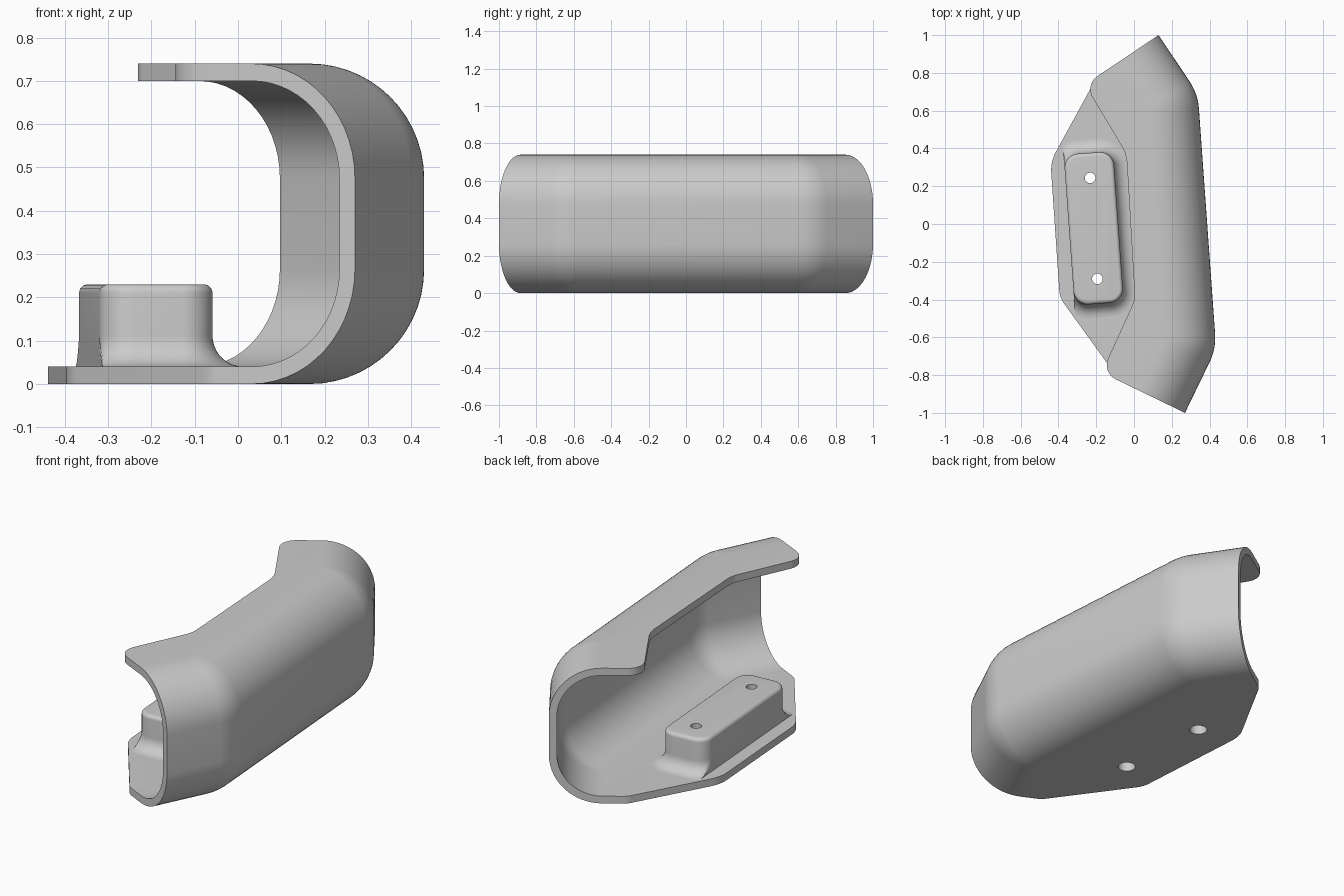
import bpy, bmesh, math
from mathutils import Vector

cube = bpy.data.objects.get("Cube")
if cube:
    bpy.data.objects.remove(cube, do_unlink=True)

H, R, T = 0.74, 0.265, 0.04          # height, edge radius, wall thickness

grey = bpy.data.materials.new("plain grey")
grey.use_nodes = True
colour = (0.6, 0.6, 0.6, 1)
grey.diffuse_color = colour
grey.node_tree.nodes["Principled BSDF"].inputs["Base Color"].default_value = colour


def make_object(name, bm):
    bmesh.ops.recalc_face_normals(bm, faces=bm.faces)
    mesh = bpy.data.meshes.new(name)
    bm.to_mesh(mesh)
    bm.free()
    mesh.materials.append(grey)
    obj = bpy.data.objects.new(name, mesh)
    bpy.context.collection.objects.link(obj)
    return obj


def fillet(a, b, c, r, steps=10):
    """Arc points at corner b, each with its direction to the arc centre."""
    d1, d2 = (a - b).normalized(), (c - b).normalized()
    half = d1.angle(d2) / 2
    centre = b + (d1 + d2).normalized() * r / math.sin(half)
    reach = r / math.tan(half)
    s = (b + d1 * reach - centre).normalized()
    e = (b + d2 * reach - centre).normalized()
    spokes = [s.slerp(e, i / steps) for i in range(steps + 1)]
    return [(centre + k * r, -k) for k in spokes]


def flat(x, y):
    return Vector((x, y, 0))


# Outer spine of the guard, front tip to back tip, with inward directions
front_tip, front_bend = flat(0.27, -1.0), flat(0.435, -0.66)
back_bend, back_tip = flat(0.338, 0.69), flat(0.13, 1.0)
bends = (fillet(front_tip, front_bend, back_bend, 0.3)
         + fillet(front_bend, back_bend, back_tip, 0.3))
stations = [(front_tip, bends[0][1])] + bends + [(back_tip, bends[-1][1])]


def front_cut(t):
    return front_tip + stations[0][1] * t


def back_cut(t):
    return back_tip + stations[-1][1] * t


def outline(corners):
    """Rounded free edge of a plate, from the back cut to the front cut."""
    pts = [back_cut(R)] + [c for c, r in corners] + [front_cut(R)]
    edge = []
    for i, (c, r) in enumerate(corners):
        edge += [p for p, n in fillet(pts[i], c, pts[i + 2], r)]
    return edge


lower_edge = outline([(back_cut(0.39), 0.1), (flat(-0.442, 0.33), 0.2),
                      (flat(-0.393, -0.39), 0.14), (front_cut(0.38), 0.1)])
upper_edge = outline([(back_cut(0.47), 0.085), (flat(-0.04, 0.37), 0.2),
                      (flat(0.005, -0.40), 0.15), (front_cut(0.49), 0.085)])


def profile(r, steps=14):
    """C-shaped section as (distance inward, height)."""
    low = [-math.pi / 2 * (1 - i / steps) for i in range(steps + 1)]
    return ([(R - r * math.cos(a), R + r * math.sin(a)) for a in low]
            + [(R - r * math.cos(a), H - R - r * math.sin(a)) for a in reversed(low)])


def skin(bm, r):
    """One surface of the shell: swept wall plus the two flat plates."""
    section = profile(r)
    grid = [[bm.verts.new(p + n * d + Vector((0, 0, z))) for d, z in section]
            for p, n in stations]
    for a, b in zip(grid, grid[1:]):
        for j in range(len(section) - 1):
            bm.faces.new((a[j], a[j + 1], b[j + 1], b[j]))
    verts = [v for row in grid for v in row]
    for k, edge in ((0, lower_edge), (-1, upper_edge)):
        rim = [bm.verts.new((p.x, p.y, section[k][1])) for p in edge]
        bm.faces.new([row[k] for row in grid] + rim)
        verts += rim
    return verts


# Shell: outer and inner skin joined by a rim
bm = bmesh.new()
outer = skin(bm, R)
open_edges = [e for e in bm.edges if e.is_boundary]
inner = skin(bm, R - T)
partner = dict(zip(outer, inner))
for e in open_edges:
    a, b = e.verts
    bm.faces.new((a, b, partner[b], partner[a]))
shell = make_object("guard_shell", bm)

# Mounting boss: rounded block with a flared foot, cut flat on its right side
centre = flat(-0.213, -0.023)
along = (back_bend - front_bend).normalized()
across = flat(along.y, -along.x)
HU, HV, RC, FOOT, BEVEL, TOP = 0.131, 0.40, 0.075, 0.072, 0.02, 0.23

levels = [(FOOT, T / 2)]
for i in range(11):
    a = math.pi / 2 * i / 10
    levels.append((FOOT * (1 - math.sin(a)), T + FOOT * (1 - math.cos(a))))
for i in range(7):
    a = math.pi / 2 * i / 6
    levels.append((BEVEL * (math.cos(a) - 1), TOP - BEVEL + BEVEL * math.sin(a)))

bm = bmesh.new()
rings = []
for offset, z in levels:
    ring = []
    for quarter, (su, sv) in enumerate(((1, 1), (-1, 1), (-1, -1), (1, -1))):
        for i in range(13):
            a = math.pi / 2 * (quarter + i / 12)
            u = su * (HU - RC) + (RC + offset) * math.cos(a)
            v = sv * (HV - RC) + (RC + offset) * math.sin(a)
            p = centre + across * max(u, -HU) + along * v
            ring.append(bm.verts.new((p.x, p.y, z)))
    rings.append(ring)
for a, b in zip(rings, rings[1:]):
    for i in range(len(a)):
        j = (i + 1) % len(a)
        bm.faces.new((a[i], a[j], b[j], b[i]))
bm.faces.new(rings[0])
bm.faces.new(rings[-1])
boss = make_object("mounting_boss", bm)


# Screw holes: narrow shaft from above, wider bore from below
def hole_cutter(name, radius, low, high):
    bm = bmesh.new()
    for side in (-1, 1):
        p = centre + along * 0.268 * side
        made = bmesh.ops.create_cone(bm, cap_ends=True, segments=32, radius1=radius,
                                     radius2=radius, depth=high - low)
        bmesh.ops.translate(bm, verts=made["verts"], vec=(p.x, p.y, (low + high) / 2))
    obj = make_object(name, bm)
    obj.hide_render = True
    return obj


cutters = [hole_cutter("shaft_cutter", 0.028, -0.1, 0.3),
           hole_cutter("bore_cutter", 0.045, -0.1, 0.14)]
for obj in (shell, boss):
    bpy.ops.object.select_all(action="DESELECT")
    obj.select_set(True)
    bpy.context.view_layer.objects.active = obj
    for cutter in cutters:
        mod = obj.modifiers.new("holes", "BOOLEAN")
        mod.operation, mod.solver, mod.object = "DIFFERENCE", "EXACT", cutter
        bpy.ops.object.modifier_apply(modifier=mod.name)
    bpy.ops.object.shade_smooth_by_angle(angle=math.radians(30))
for cutter in cutters:
    bpy.data.objects.remove(cutter, do_unlink=True)
